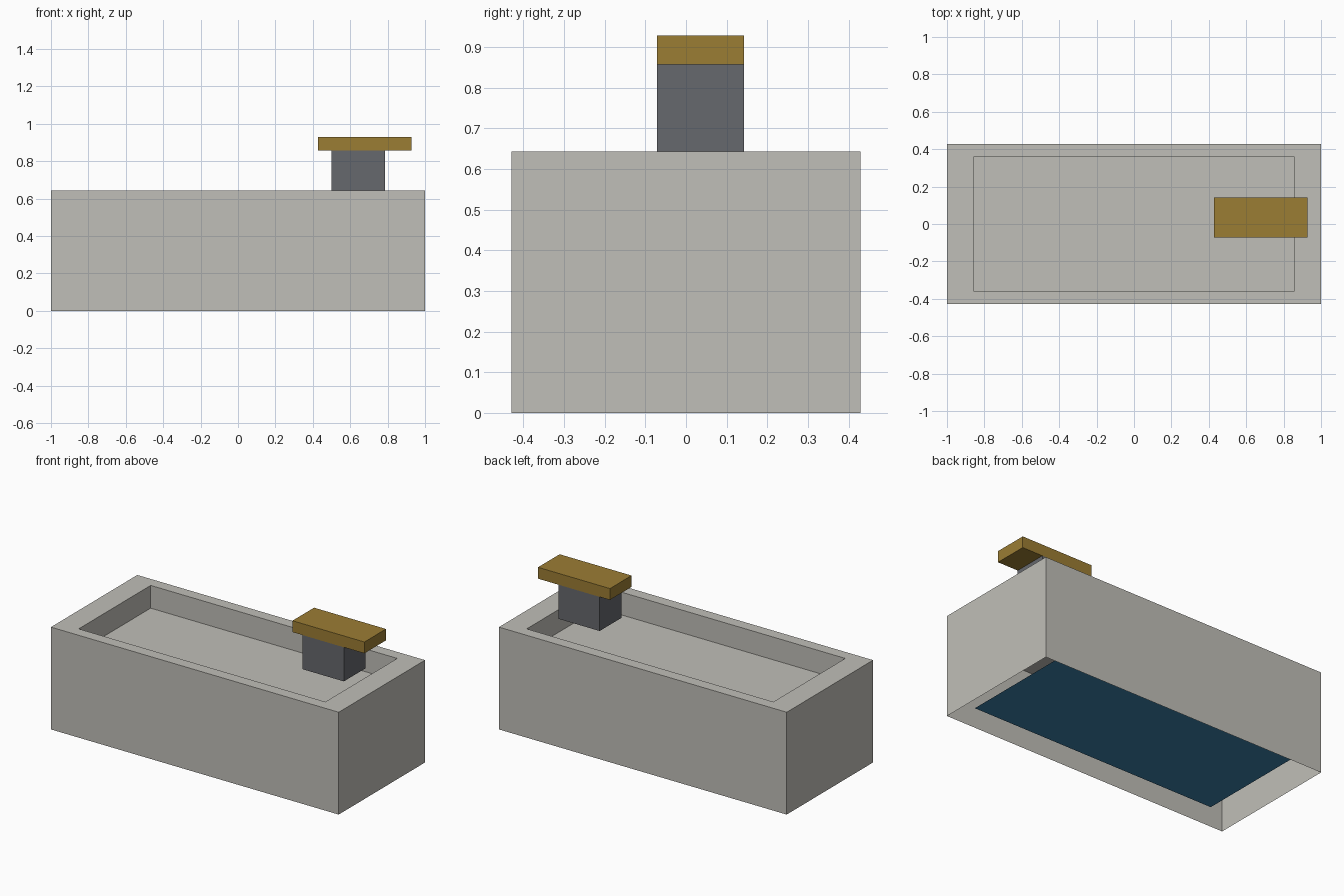
import bpy, bmesh

if "Cube" in bpy.data.objects:
    bpy.data.objects.remove(bpy.data.objects["Cube"])

U = 1 / 14  # the model sits on a 28 x 12 x 13 unit grid


def material(name, r, g, b):
    m = bpy.data.materials.new(name)
    m.diffuse_color = (r, g, b, 1)
    m.use_nodes = True
    m.node_tree.nodes["Principled BSDF"].inputs["Base Color"].default_value = m.diffuse_color
    return m


stone = material("pale_stone", 0.53, 0.52, 0.48)
iron = material("dark_iron", 0.133, 0.138, 0.153)
brass = material("brass", 0.33, 0.205, 0.034)
water = material("water_blue", 0.045, 0.216, 0.392)


def finish(bm, name, mat):
    me = bpy.data.meshes.new(name)
    bm.to_mesh(me)
    bm.free()
    me.materials.append(mat)
    ob = bpy.data.objects.new(name, me)
    bpy.context.collection.objects.link(ob)
    return ob


def ring(bm, hx, hy, z):
    return [bm.verts.new((sx * hx * U, sy * hy * U, z * U))
            for sx, sy in ((-1, -1), (1, -1), (1, 1), (-1, 1))]


def box(name, lo, hi, mat):
    bm = bmesh.new()
    bmesh.ops.create_cube(bm, size=1)
    for v in bm.verts:
        v.co = [U * (lo[i] if v.co[i] < 0 else hi[i]) for i in range(3)]
    return finish(bm, name, mat)


def plate(name, hx, hy, z, mat):
    bm = bmesh.new()
    bm.faces.new(ring(bm, hx, hy, z))
    return finish(bm, name, mat)


# Basin shell: outer walls, flat rim and inner walls, open underneath
bm = bmesh.new()
rings = [ring(bm, *r) for r in ((14, 6, 0), (14, 6, 9), (12, 5, 9), (12, 5, 7))]
for a, b in zip(rings, rings[1:]):
    for i in range(4):
        j = (i + 1) % 4
        bm.faces.new((a[i], a[j], b[j], b[i]))
finish(bm, "basin_shell", stone)

# Basin floor, and the water sheet near the base
plate("basin_floor", 14, 6, 7, stone)
plate("water_sheet", 12, 5, 1, water)

# Tap: stem floating at rim height, with a flat cap
box("tap_stem", (7, -1, 9), (11, 2, 12), iron)
box("tap_cap", (6, -1, 12), (13, 2, 13), brass)
